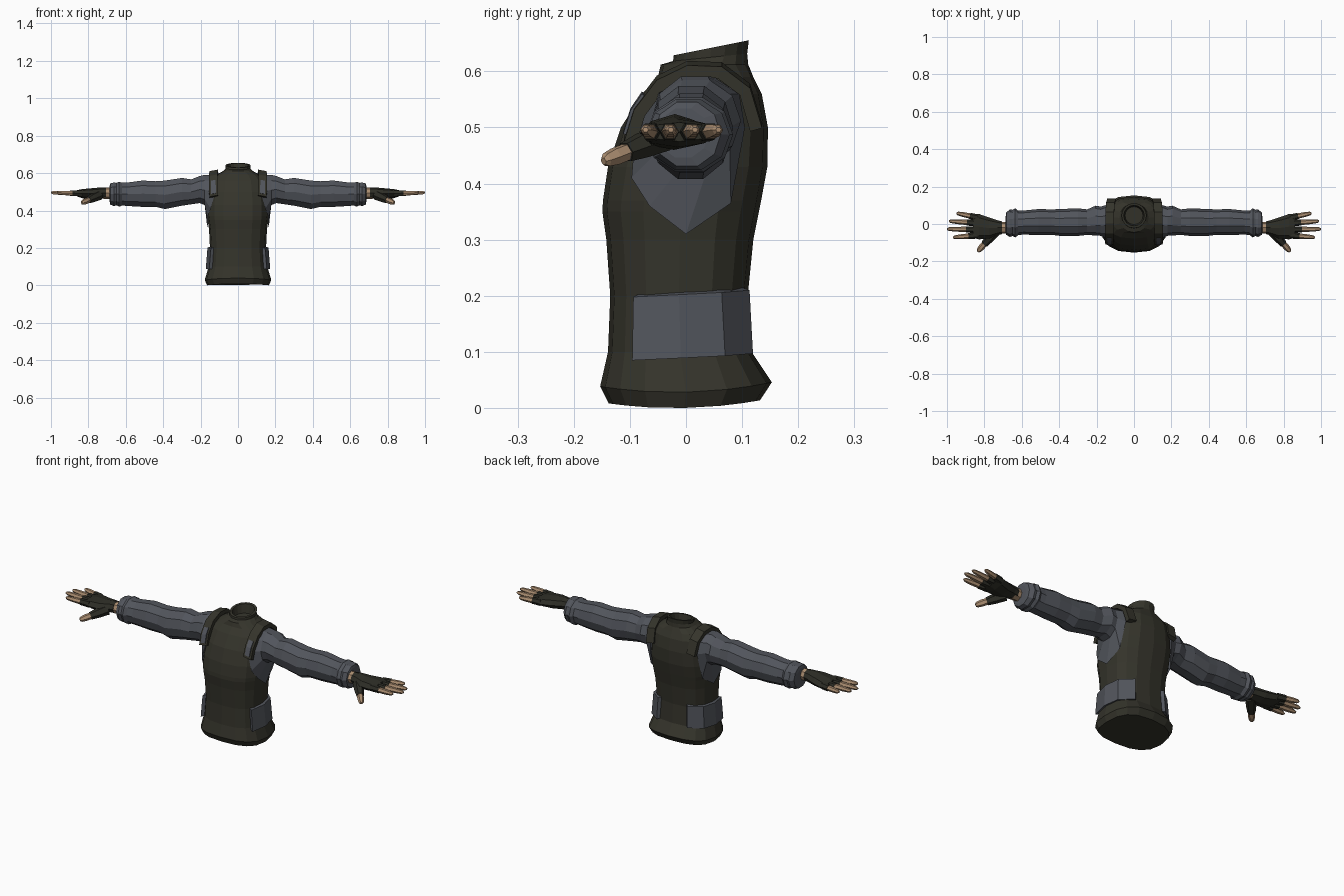
import bpy, bmesh, math
from mathutils import Vector

if "Cube" in bpy.data.objects:
    bpy.data.objects.remove(bpy.data.objects["Cube"])


def material(name, rgb):
    m = bpy.data.materials.new(name)
    m.diffuse_color = (*rgb, 1)
    m.use_nodes = True
    m.node_tree.nodes["Principled BSDF"].inputs["Base Color"].default_value = m.diffuse_color
    return m


VEST = material("dark olive cloth", (0.035, 0.034, 0.024))
GLOVE = material("dark glove", (0.026, 0.026, 0.019))
GREY = material("slate grey cloth", (0.083, 0.090, 0.106))
SKIN = material("skin", (0.41, 0.27, 0.165))


def loft(name, rings, mat, mirror=False, caps=True, closed=True):
    """Skin a list of equal-length point rings, optionally mirrored over x."""
    bm = bmesh.new()
    rows = [[bm.verts.new(p) for p in r] for r in rings]
    n = len(rows[0])
    for a, b in zip(rows, rows[1:]):
        for i in range(n if closed else n - 1):
            j = (i + 1) % n
            bm.faces.new((a[i], a[j], b[j], b[i]))
    if caps:
        bm.faces.new(rows[0])
        bm.faces.new(rows[-1])
    bmesh.ops.recalc_face_normals(bm, faces=bm.faces)
    me = bpy.data.meshes.new(name)
    bm.to_mesh(me)
    bm.free()
    me.materials.append(mat)
    ob = bpy.data.objects.new(name, me)
    bpy.context.collection.objects.link(ob)
    if mirror:
        ob.modifiers.new("mirror", "MIRROR")
    return ob


def oval_x(x, cy, cz, ry, rz, n):
    """Oval ring in the yz plane."""
    return [(x, cy + ry * math.cos(2 * math.pi * k / n),
             cz + rz * math.sin(2 * math.pi * k / n)) for k in range(n)]


def tube(name, pts, radii, mat, n=6):
    """Tapered tube along a path."""
    pts = [Vector(p) for p in pts]
    rings = []
    for i, (p, r) in enumerate(zip(pts, radii)):
        d = (pts[min(i + 1, len(pts) - 1)] - pts[max(i - 1, 0)]).normalized()
        u = d.cross(Vector((0, 0, 1))).normalized()
        v = u.cross(d)
        rings.append([p + r * (u * math.cos(2 * math.pi * k / n)
                               + v * math.sin(2 * math.pi * k / n)) for k in range(n)])
    return loft(name, rings, mat, mirror=True)


# Torso outline: height, half width, front y, back y
BODY = [(0.0, .165, -.138, .132), (.028, .178, -.153, .153), (.10, .157, -.139, .117),
        (.20, .150, -.135, .110), (.30, .155, -.142, .120), (.35, .162, -.149, .130),
        (.37, .165, -.148, .134), (.43, .165, -.139, .145), (.50, .155, -.116, .146),
        (.56, .145, -.078, .135), (.59, .118, -.050, .120)]
POWER = 2.6


def section(z):
    """Interpolated half width, front and back at a height."""
    for a, b in zip(BODY, BODY[1:]):
        if z <= b[0]:
            t = (z - a[0]) / (b[0] - a[0])
            return [p + (q - p) * t for p, q in zip(a[1:], b[1:])]
    return BODY[-1][1:]


def body_point(z, ang, off=0.0):
    hw, yf, yb = section(z)
    c, s = math.cos(ang), math.sin(ang)
    e = 2 / POWER
    return Vector(((hw + off) * math.copysign(abs(c) ** e, c),
                   (yf + yb) / 2 + ((yb - yf) / 2 + off) * math.copysign(abs(s) ** e, s), z))


# Vest body with collar and hollow neck
N = 16
rings = []
for i, row in enumerate(BODY):
    ring = [body_point(row[0], 2 * math.pi * k / N) for k in range(N)]
    for p in ring:
        if i < 2:
            p.z += .6 * (p.y + .02) ** 2
    rings.append(ring)
for r, cy, z, tilt in [(.078, .033, .612, .0), (.066, .043, .625, .1), (.067, .045, .642, .2),
                       (.055, .045, .642, .2), (.048, .045, .60, .1)]:
    rings.append([(r * math.cos(2 * math.pi * k / N), cy + r * math.sin(2 * math.pi * k / N),
                   z + tilt * r * math.sin(2 * math.pi * k / N)) for k in range(N)])
loft("vest", rings, VEST)

# Sleeve growing out of the armhole panel
hole = [(.105, .50), (.095, .56), (.05, .59), (0, .59), (-.05, .565),
        (-.09, .50), (-.097, .41), (-.065, .36), (0, .31), (.08, .365)]
armhole = []
for y, z in hole:
    hw, yf, yb = section(z)
    v = min(abs((y - (yf + yb) / 2) / ((yb - yf) / 2)), .99)
    armhole.append((hw * (1 - v ** POWER) ** (1 / POWER) + .008, y, z))
sleeve = [(.178, .015, .510, .078, .085), (.205, .018, .512, .080, .076),
          (.25, .010, .500, .068, .070), (.30, .010, .500, .074, .078),
          (.39, .008, .484, .072, .080), (.44, .010, .488, .068, .072),
          (.51, .010, .490, .070, .074), (.59, .008, .487, .064, .066),
          (.62, .006, .488, .066, .064), (.635, .006, .487, .078, .070),
          (.65, .006, .488, .070, .063), (.663, .004, .487, .074, .066),
          (.683, .002, .488, .060, .060), (.686, -.005, .49, .046, .046)]
loft("sleeves", [armhole] + [oval_x(*r, 10) for r in sleeve], GREY, mirror=True)

# Shoulder straps arching from chest to back
path = [(.130, -.100, .475), (.132, -.083, .53), (.133, -.045, .58), (.130, .005, .604),
        (.130, .06, .602), (.126, .105, .568), (.120, .125, .50)]
pts = [Vector(p) for p in path]
band = []
for i, p in enumerate(pts):
    d = (pts[min(i + 1, 6)] - pts[max(i - 1, 0)]).normalized()
    out = Vector((1, 0, 0)).cross(d).normalized() * .011
    w = Vector((.023, 0, -.004))
    band.append([p - w - out, p + w - out, p + w + out, p - w + out])
loft("shoulder_straps", band, VEST, mirror=True)

# Grey buckle plates on the strap fronts
plate = []
for a, t in ((0, .2), (0, .95), (1, .45)):
    d = (pts[a + 1] - pts[a]).normalized()
    out = Vector((1, 0, 0)).cross(d).normalized()
    c = pts[a].lerp(pts[a + 1], t) + out * .013
    w = Vector((.013, 0, -.002))
    plate.append([c - w - out * .004, c + w - out * .004, c + w + out * .003, c - w + out * .003])
loft("strap_buckles", plate, GREY, mirror=True)

# Hip pouches wrapping from the sides to the back
rows = []
for z, off in ((.088, 0), (.085, .012), (.198, .013), (.202, 0)):
    rows.append([body_point(z + .004 * abs(k - 1), math.radians(a), off if 0 < k < 5 else -.004)
                 for k, a in enumerate((-32, -31, 0, 28, 64, 66))])
loft("hip_pouches", rows, GREY, mirror=True, caps=False, closed=False)

# Wrists
loft("wrists", [oval_x(x, -.02, .493, .031, .031, 8) for x in (.67, .72)], SKIN, mirror=True)

# Glove palms
palm = [(.705, -.020, .494, .034, .030), (.73, -.020, .494, .040, .030),
        (.775, -.022, .490, .057, .030), (.83, -.014, .490, .068, .025),
        (.86, -.012, .492, .062, .017)]
loft("glove_palms", [oval_x(*r, 8) for r in palm], GLOVE, mirror=True)

# Fingers: base y, tip x, tip y
for name, y0, x1, y1 in (("index", -.060, .968, -.072), ("middle", -.030, 1.0, -.027),
                         ("ring", .004, .990, .016), ("little", .034, .948, .058)):
    a, b = Vector((.835, y0, .491)), Vector((x1, y1, .496))
    cut = .38
    tube(name + "_glove_fingers", [a, a.lerp(b, cut)], (.018, .0165), GLOVE)
    tube(name + "_bare_fingers", [a.lerp(b, cut - .03), a.lerp(b, .7), a.lerp(b, .93), b],
         (.0145, .013, .010, .005), SKIN)

# Thumbs
a, b = Vector((.742, -.042, .482)), Vector((.835, -.147, .440))
tube("thumb_gloves", [a, a.lerp(b, .35), a.lerp(b, .62)], (.027, .024, .019), GLOVE)
tube("bare_thumbs", [a.lerp(b, .58), a.lerp(b, .8), a.lerp(b, .95), b],
     (.016, .0165, .013, .007), SKIN)
